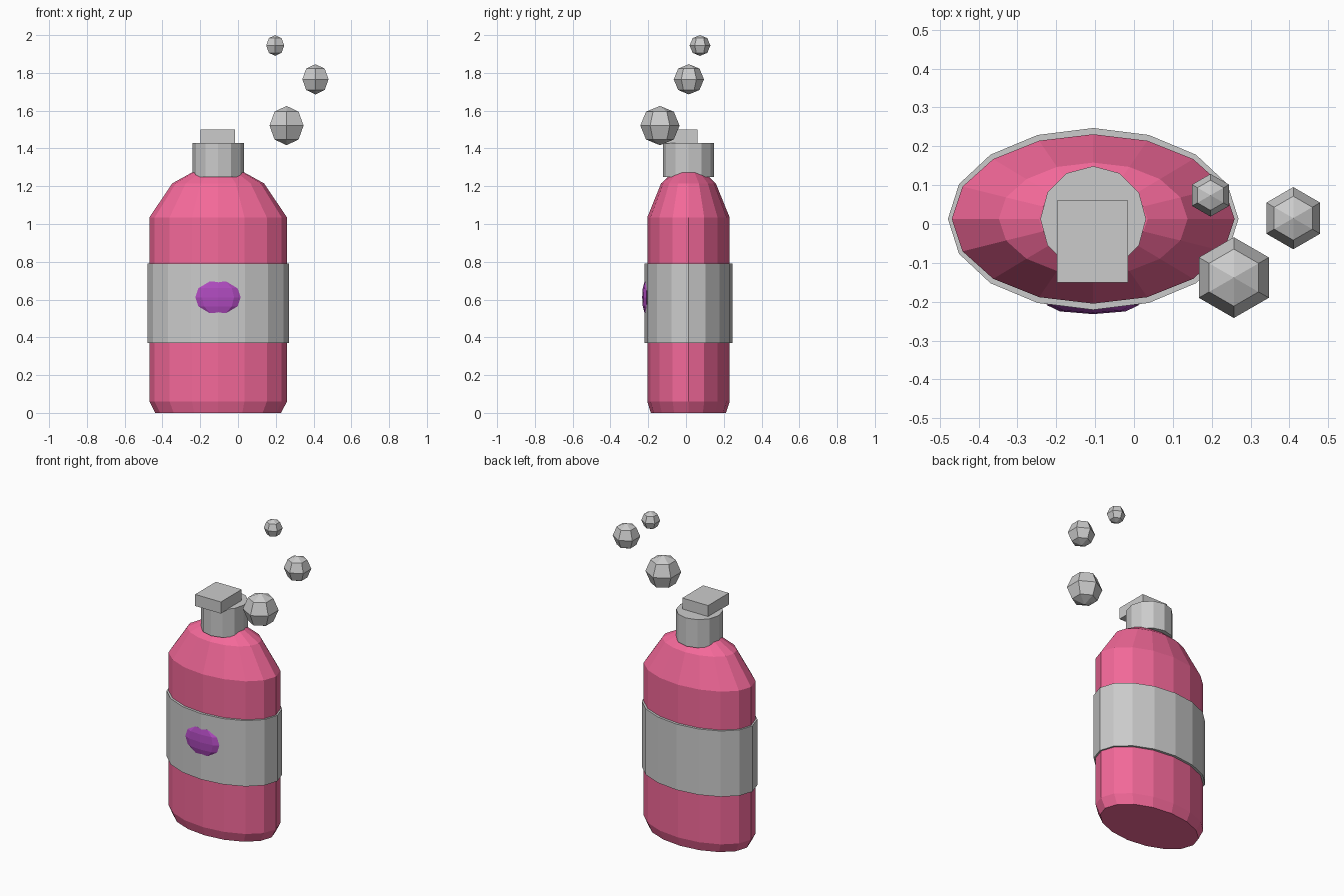
import bpy, bmesh, math
from mathutils import Matrix, Vector

if "Cube" in bpy.data.objects:
    bpy.data.objects.remove(bpy.data.objects["Cube"])

CX, CY = -0.105, 0.013  # bottle axis


def material(name, rgb):
    m = bpy.data.materials.new(name)
    m.diffuse_color = (*rgb, 1)
    m.use_nodes = True
    m.node_tree.nodes["Principled BSDF"].inputs["Base Color"].default_value = m.diffuse_color
    return m


def finish(name, bm, mat=None):
    bmesh.ops.recalc_face_normals(bm, faces=bm.faces)
    me = bpy.data.meshes.new(name)
    bm.to_mesh(me)
    bm.free()
    ob = bpy.data.objects.new(name, me)
    bpy.context.collection.objects.link(ob)
    if mat:
        me.materials.append(mat)
    return ob


def loft(name, profile, sides, mat=None):
    """Closed stack of elliptical rings (rx, ry, z) around the bottle axis."""
    bm = bmesh.new()
    rings = []
    for rx, ry, z in profile:
        angles = [math.tau * i / sides for i in range(sides)]
        rings.append([bm.verts.new((CX + rx * math.cos(a), CY + ry * math.sin(a), z))
                      for a in angles])
    for low, high in zip(rings, rings[1:]):
        for i in range(sides):
            j = (i + 1) % sides
            bm.faces.new((low[i], low[j], high[j], high[i]))
    bm.faces.new(rings[0])
    bm.faces.new(rings[-1])
    return finish(name, bm, mat)


def ball(name, centre, radii, segments, rings, mat=None):
    bm = bmesh.new()
    bmesh.ops.create_uvsphere(bm, u_segments=segments, v_segments=rings, radius=1)
    bmesh.ops.scale(bm, vec=Vector(radii), verts=bm.verts)
    bmesh.ops.translate(bm, vec=Vector(centre), verts=bm.verts)
    return finish(name, bm, mat)


pink = material("pink", (0.9, 0.14, 0.32))
purple = material("purple", (0.43, 0.07, 0.52))

# Bottle body with chamfered base and sloping shoulders
loft("bottle_body", [(0.333, 0.199, 0), (0.364, 0.218, 0.06), (0.364, 0.218, 1.035),
                     (0.243, 0.145, 1.215), (0.14, 0.084, 1.272)], 16, pink)

# Wrap-around label
loft("label_band", [(0.374, 0.234, 0.37), (0.374, 0.234, 0.79)], 16)

# Neck collar
loft("neck_collar", [(0.136, 0.136, 1.25), (0.136, 0.136, 1.43)], 12)

# Flip spout, overhanging the collar at the front
bm = bmesh.new()
bmesh.ops.create_cube(bm, size=1, matrix=Matrix.Translation((-0.107, -0.045, 1.463))
                      @ Matrix.Diagonal((0.182, 0.21, 0.074, 1)))
finish("spout", bm)

# Oval badge, half sunk into the label
ball("badge", (-0.106, -0.208, 0.612), (0.12, 0.024, 0.096), 8, 6, purple)

# Rising bubbles
for i, (x, y, z, r) in enumerate([(0.257, -0.138, 1.521, 0.104),
                                  (0.41, 0.015, 1.766, 0.08),
                                  (0.197, 0.074, 1.945, 0.055)]):
    ball(f"bubble_{i + 1}", (x, y, z), (r, r, r), 6, 4)
